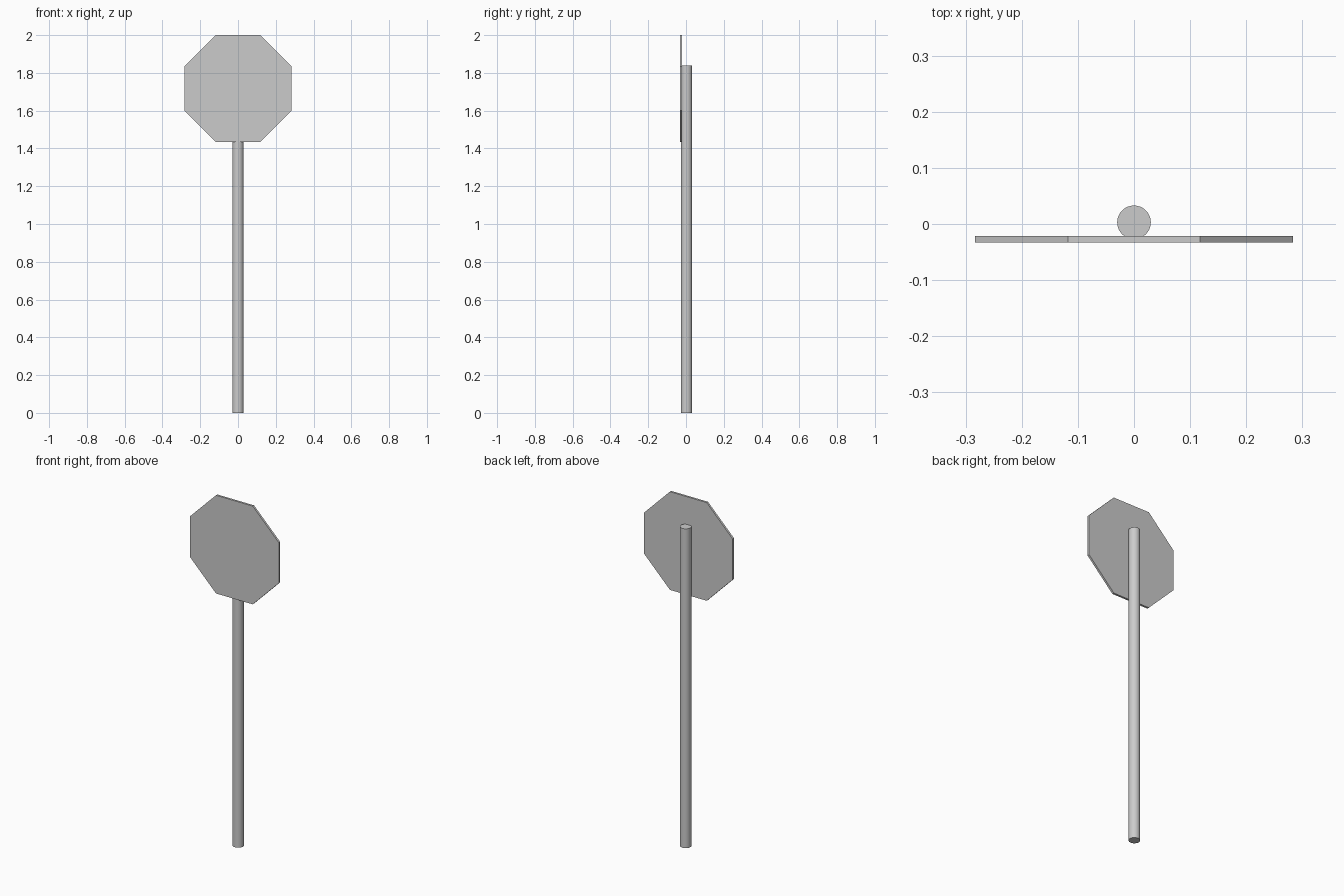
import bpy
import math

if "Cube" in bpy.data.objects:
    bpy.data.objects.remove(bpy.data.objects["Cube"])

# Round post
post_height = 1.84
bpy.ops.mesh.primitive_cylinder_add(vertices=32, radius=0.03, depth=post_height,
                                    location=(0, 0.003, post_height / 2))
post = bpy.context.object
post.name = "post"
bpy.ops.object.shade_smooth_by_angle(angle=math.radians(30))

# Octagonal plate on the front of the post, flat edges up and to the sides
half_width = 0.283
bpy.ops.mesh.primitive_cylinder_add(vertices=8, radius=half_width / math.cos(math.pi / 8),
                                    depth=0.012)
plate = bpy.context.object
plate.name = "sign_plate"
plate.rotation_euler = (math.pi / 2, math.pi / 8, 0)
plate.location = (0, -0.027, 2 - half_width)
bpy.ops.object.transform_apply(location=False, rotation=True, scale=False)
